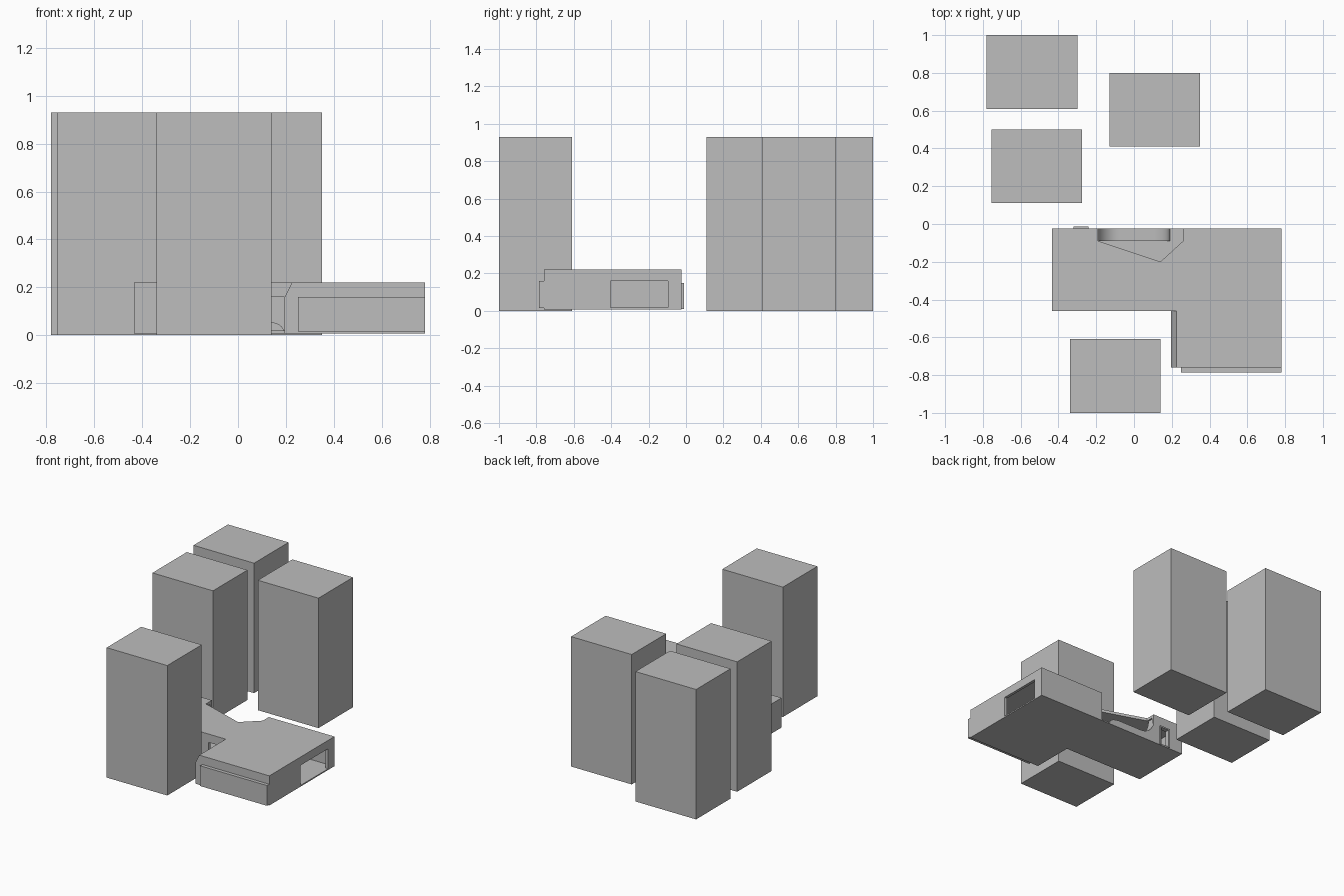
import bpy, bmesh, math

cube = bpy.data.objects.get("Cube")
if cube:
    bpy.data.objects.remove(cube, do_unlink=True)

# One plain material for everything
grey = bpy.data.materials.new("model_grey")
grey.use_nodes = True
colour = (0.51, 0.51, 0.51, 1)
grey.diffuse_color = colour
grey.node_tree.nodes["Principled BSDF"].inputs["Base Color"].default_value = colour


def prism(name, points, low, high, axis="z"):
    """Extrude a flat outline along one axis."""
    place = {"x": lambda a, b, h: (h, a, b),
             "y": lambda a, b, h: (a, h, b),
             "z": lambda a, b, h: (a, b, h)}[axis]
    bm = bmesh.new()
    face = bm.faces.new([bm.verts.new(place(a, b, low)) for a, b in points])
    moved = bmesh.ops.extrude_face_region(bm, geom=[face])["geom"]
    for v in moved:
        if isinstance(v, bmesh.types.BMVert):
            v.co["xyz".index(axis)] = high
    bmesh.ops.recalc_face_normals(bm, faces=bm.faces)
    mesh = bpy.data.meshes.new(name)
    bm.to_mesh(mesh)
    bm.free()
    mesh.materials.append(grey)
    obj = bpy.data.objects.new(name, mesh)
    bpy.context.collection.objects.link(obj)
    return obj


def rect(a, b, c, d):
    return [(a, c), (b, c), (b, d), (a, d)]


def wall(name, axis, start, end, low, high, opening=None):
    """Upright wall, optionally pierced by a rectangular opening."""
    if not opening:
        return prism(name, rect(start, end, BASE, TOP), low, high, axis)
    a, b, c, d = opening
    parts = {"sill": (a, b, BASE, c), "lintel": (a, b, d, TOP),
             "pier_a": (start, a, BASE, TOP), "pier_b": (b, end, BASE, TOP)}
    for part, r in parts.items():
        if r[1] - r[0] > 0.001:
            prism(f"{name}_{part}", rect(*r), low, high, axis)


BASE, TOP, T = 0.008, 0.2, 0.02
ROOF = 0.22
W, E, S, N = -0.435, 0.78, -0.76, -0.023   # outer limits of the low building
STEP, WING = -0.46, 0.195                  # inner corner of the L

# Four towers
for i, (x, y) in enumerate([(-0.54, 0.805), (-0.515, 0.305), (0.11, 0.605), (-0.1, -0.805)]):
    prism(f"tower_{i + 1}", rect(x - 0.24, x + 0.24, y - 0.195, y + 0.195), 0, 0.93)

# Floor and notched roof of the L-shaped building
prism("floor", [(W, N), (W, STEP), (WING, STEP), (WING, S), (E, S), (E, N)], BASE, 0.017)
prism("roof", [(W, N), (W, STEP), (0.225, STEP), (0.225, S), (E, S), (E, N),
               (0.26, N), (0.26, -0.09), (0.14, -0.2), (-0.19, -0.09), (-0.19, N)],
      TOP, ROOF)

# Outer walls
wall("west_wall", "x", STEP, N, W, W + T)
wall("east_wall", "x", S, N, E - T, E, (-0.405, -0.095, 0.017, 0.16))
wall("inner_front_wall", "y", W, WING + T, STEP, STEP + T, (0.09, WING, 0.02, 0.16))
wall("back_wall_east", "y", 0.26, E, N - T, N)
wall("back_wall_west", "y", W, -0.19, N - T, N, (-0.31, -0.25, 0.02, 0.14))
wall("notch_return", "x", -0.09, N, 0.26, 0.28)

# Door frame standing slightly proud of the back wall
for name, r in {"left": (-0.25, -0.24, 0.01, 0.15), "right": (-0.32, -0.31, 0.01, 0.15),
                "top": (-0.31, -0.25, 0.14, 0.15)}.items():
    prism(f"door_frame_{name}", rect(*r), N, -0.012, "y")

# Front wing: slanted side, end wall and projecting front box
prism("wing_side", [(WING, BASE), (WING + T, BASE), (WING + T, 0.16), (0.245, ROOF),
                    (0.225, ROOF), (WING, 0.16)], S, STEP, "y")
prism("wing_front", [(WING, BASE), (E, BASE), (E, ROOF), (0.225, ROOF), (WING, 0.16)],
      S, S + T, "y")
prism("front_box", rect(0.25, E, 0.015, 0.16), -0.785, S, "y")

# Curved ramp below the roof notch
steps = [math.radians(9 * i) for i in range(11)]
profile = [(-0.08 - 0.12 * math.cos(t), 0.2 - 0.14 * math.sin(t)) for t in steps]
profile += [(0.1 + 0.09 * math.sin(t), 0.02 + 0.04 * math.cos(t)) for t in steps]
profile += [(0.19, BASE), (-0.2, BASE)]
ramp = prism("curved_ramp", profile, -0.09, N, "y")
bpy.ops.object.select_all(action="DESELECT")
ramp.select_set(True)
bpy.context.view_layer.objects.active = ramp
bpy.ops.object.shade_smooth_by_angle(angle=math.radians(30))
